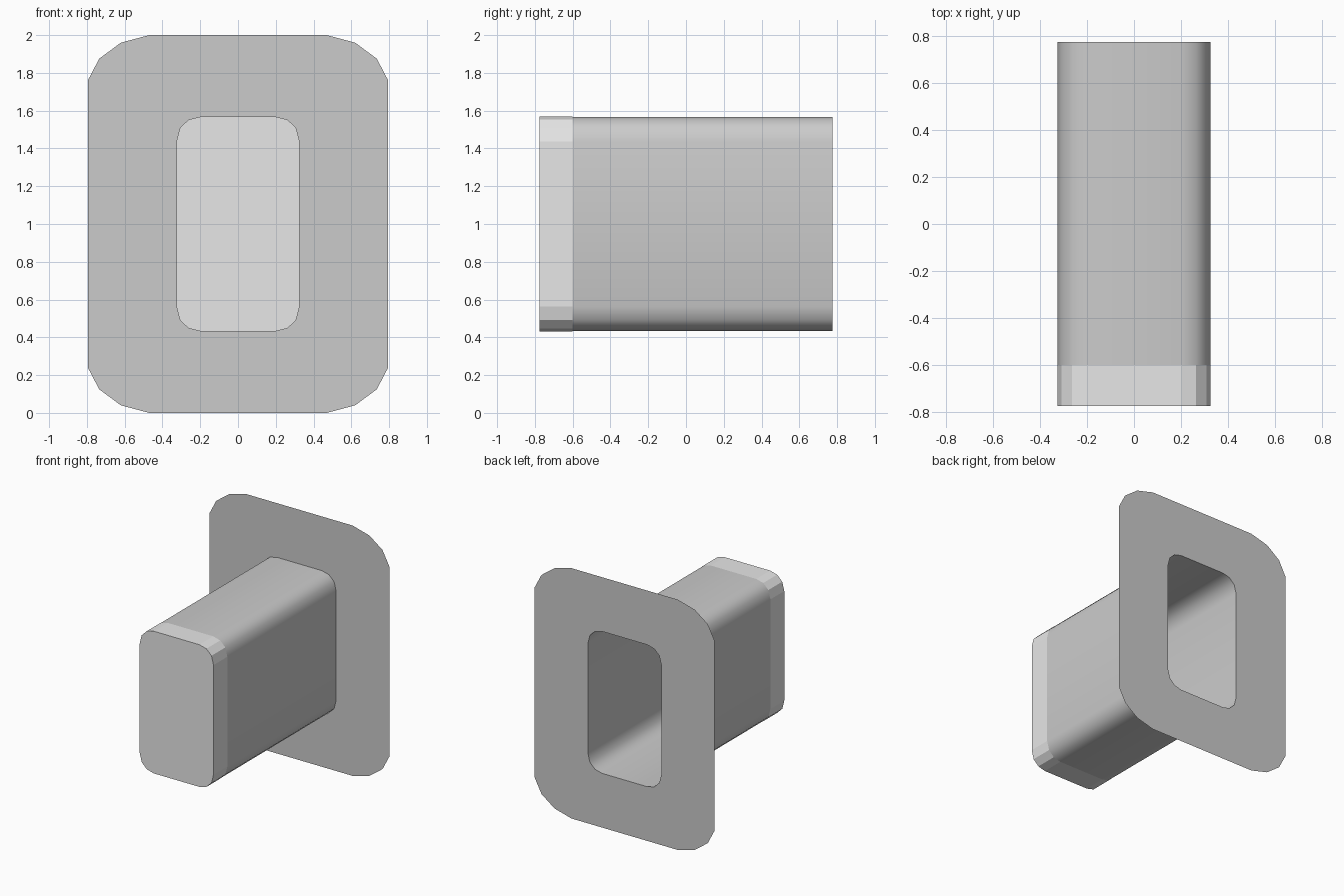
import bpy, bmesh, math

if "Cube" in bpy.data.objects:
    bpy.data.objects.remove(bpy.data.objects["Cube"])

def material(name, v):
    m = bpy.data.materials.new(name)
    m.diffuse_color = (v, v, v, 1)
    m.use_nodes = True
    m.node_tree.nodes["Principled BSDF"].inputs["Base Color"].default_value = m.diffuse_color
    return m

grey = material("mid grey", 0.60)
light = material("light grey", 0.80)

# one corner (x, z offset from the centre), mirrored into a full loop
OUTER = [(0.795, 0.76), (0.735, 0.875), (0.62, 0.96), (0.47, 1.0)]
INNER = [(0.325, 0.437), (0.307, 0.507), (0.262, 0.551), (0.2, 0.567)]

def loop(corner, grow=0.0):
    c = [(x + grow, z + grow) for x, z in corner]
    pts = c + [(-x, z) for x, z in reversed(c)]
    return pts + [(-x, -z) for x, z in pts]

def ring(bm, pts, y):
    return [bm.verts.new((x, y, z + 1)) for x, z in pts]

def bridge(bm, a, b):
    n = len(a)
    for i in range(n):
        j = (i + 1) % n
        bm.faces.new((a[i], a[j], b[j], b[i]))

def finish(bm, name, mat, smooth=False):
    me = bpy.data.meshes.new(name)
    bm.to_mesh(me)
    bm.free()
    me.materials.append(mat)
    ob = bpy.data.objects.new(name, me)
    bpy.context.collection.objects.link(ob)
    if smooth:
        bpy.ops.object.select_all(action='DESELECT')
        ob.select_set(True)
        bpy.context.view_layer.objects.active = ob
        bpy.ops.object.shade_smooth_by_angle(angle=math.radians(40))
    return ob

FRONT, BACK, BAND = -0.775, 0.775, -0.60

# thin flange with a hole, at the back
bm = bmesh.new()
bridge(bm, ring(bm, loop(OUTER), BACK), ring(bm, loop(INNER), BACK))
finish(bm, "flange", grey)

# hollow tube, open at the back
bm = bmesh.new()
bridge(bm, ring(bm, loop(INNER), BACK), ring(bm, loop(INNER), FRONT + 0.001))
bmesh.ops.reverse_faces(bm, faces=bm.faces)
finish(bm, "tube", grey, smooth=True)

# light end cap wrapping the front of the tube
bm = bmesh.new()
front = ring(bm, loop(INNER, 0.001), FRONT)
bridge(bm, front, ring(bm, loop(INNER, 0.001), BAND))
bm.faces.new(front)
bmesh.ops.recalc_face_normals(bm, faces=bm.faces)
finish(bm, "end_cap", light)
